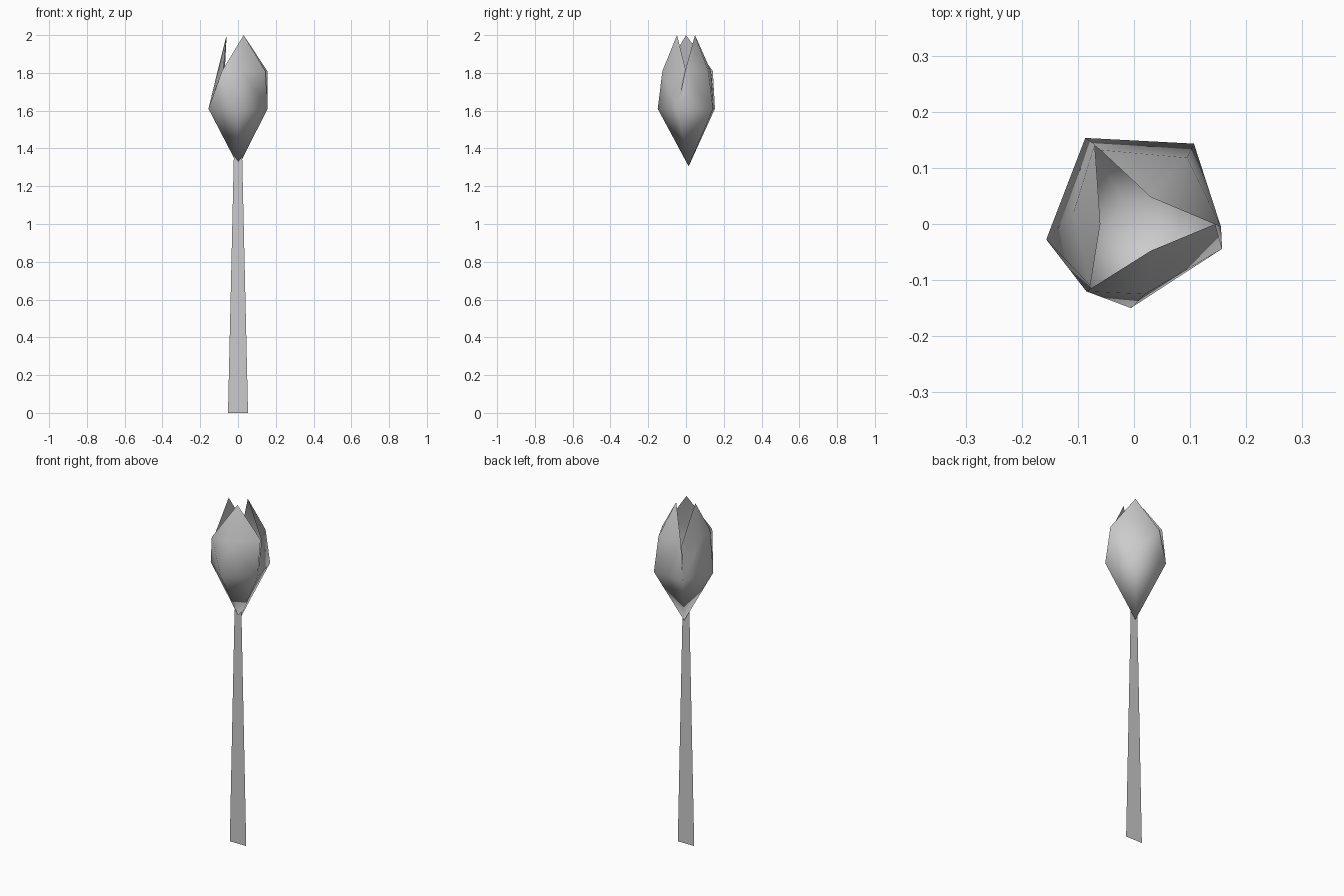
import bpy, bmesh
from math import cos, sin, radians

cube = bpy.data.objects.get("Cube")
if cube:
    bpy.data.objects.remove(cube, do_unlink=True)

# Single grey material
grey = bpy.data.materials.new("plain grey")
grey.use_nodes = True
color = (0.6, 0.6, 0.6, 1)
grey.diffuse_color = color
bsdf = next(n for n in grey.node_tree.nodes if n.type == 'BSDF_PRINCIPLED')
bsdf.inputs["Base Color"].default_value = color


def finish(bm, name, smooth):
    mesh = bpy.data.meshes.new(name)
    bm.to_mesh(mesh)
    bm.free()
    mesh.materials.append(grey)
    for p in mesh.polygons:
        p.use_smooth = smooth
    obj = bpy.data.objects.new(name, mesh)
    bpy.context.collection.objects.link(obj)
    return obj


# Flower stem: one flat tapering blade
bm = bmesh.new()
bm.faces.new([bm.verts.new(p) for p in
              [(-0.053, 0, 0), (0.053, 0, 0), (0.022, 0, 1.36), (-0.022, 0, 1.36)]])
finish(bm, "stem", False)

# Flower bud: five-sided cup carrying three overlapping petals
bm = bmesh.new()
base = bm.verts.new((0.002, 0.014, 1.305))
ring = []
for i in range(5):
    a = radians(195 + 72 * i)
    ring.append(bm.verts.new((0.003 + 0.165 * cos(a), 0.015 + 0.165 * sin(a), 1.61)))
for i in range(5):
    bm.faces.new((base, ring[(i + 1) % 5], ring[i]))


def petal(low, high, tip_angle):
    """Petal from ring corners through three shoulder points to a tip."""
    lows = [ring[i] for i in low]
    highs = [bm.verts.new((x, y, 1.81)) for x, y in high]
    a = radians(tip_angle)
    tip = bm.verts.new((0.06 * cos(a), 0.055 * sin(a), 2.0))
    for k in range(2):
        pair = lows[k:k + 2]
        bm.faces.new(pair + [highs[k + 1], highs[k]])
        bm.faces.new((highs[k], highs[k + 1], tip))


petal((0, 1, 2), [(-0.085, -0.12), (0.02, -0.125), (0.145, 0.0)], -60)    # front petal
petal((2, 3, 4), [(0.155, -0.005), (0.095, 0.118), (-0.06, 0.132)], 60)   # back left petal
petal((4, 0), [(-0.07, 0.142), (-0.108, 0.02), (-0.078, -0.11)], 180)     # back right petal

bmesh.ops.triangulate(bm, faces=bm.faces[:])
finish(bm, "flower_bud", True)
